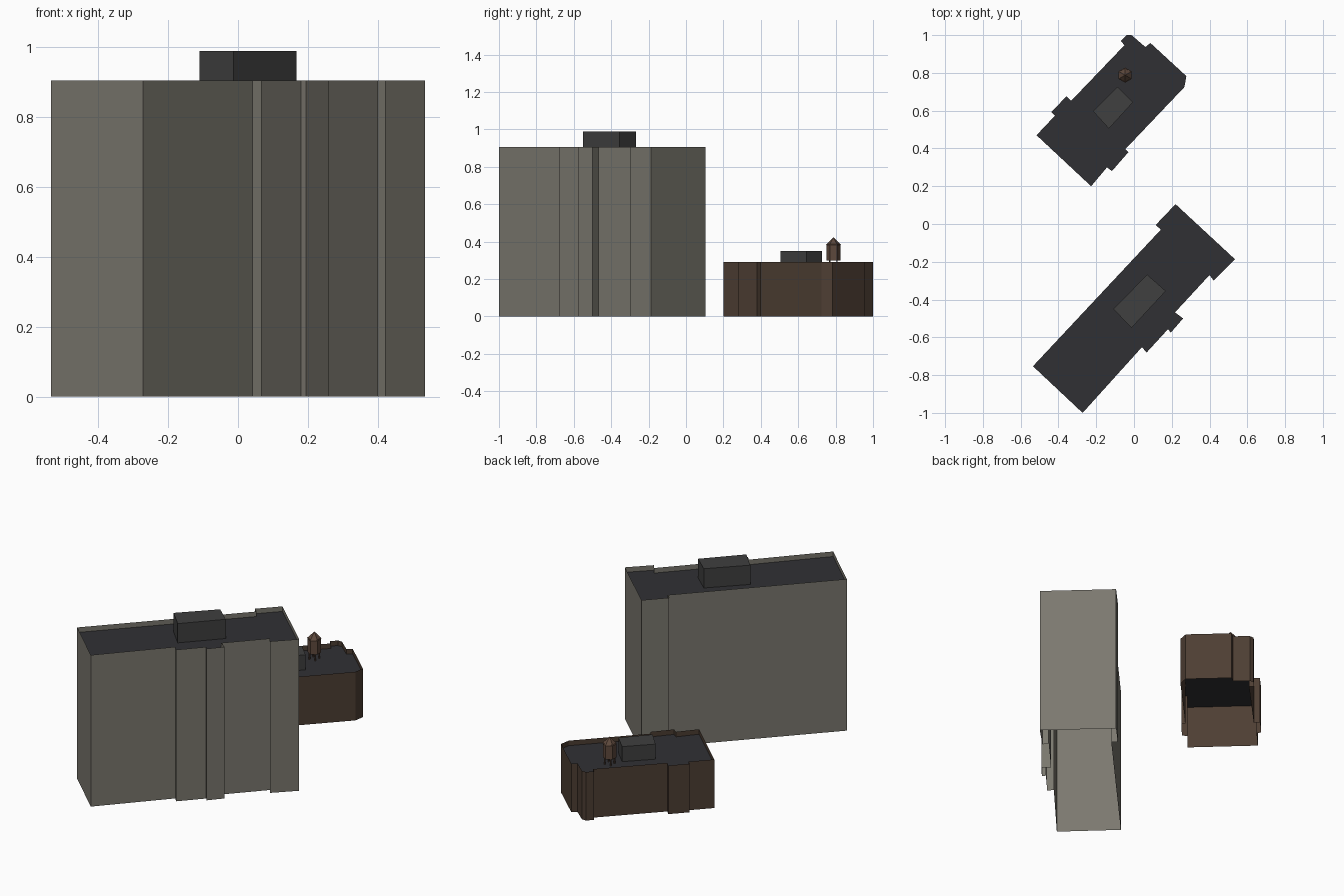
import bpy, bmesh, math
from mathutils import Matrix, Vector

if "Cube" in bpy.data.objects:
    bpy.data.objects.remove(bpy.data.objects["Cube"])


def material(name, rgb):
    m = bpy.data.materials.new(name)
    m.diffuse_color = (*rgb, 1)
    m.use_nodes = True
    m.node_tree.nodes["Principled BSDF"].inputs["Base Color"].default_value = m.diffuse_color
    return m


STONE = material("stone", (0.20, 0.19, 0.16))
BRICK = material("brick", (0.075, 0.048, 0.033))
ROOF = material("roof", (0.03, 0.03, 0.034))
UNIT = material("roof_unit", (0.05, 0.05, 0.05))
WOOD = material("wood", (0.11, 0.065, 0.045))


def finish(name, bm, mat):
    me = bpy.data.meshes.new(name)
    bm.to_mesh(me)
    bm.free()
    me.materials.append(mat)
    ob = bpy.data.objects.new(name, me)
    bpy.context.collection.objects.link(ob)
    return ob


def walls(name, outline, z0, z1, mat, cap=False):
    """Vertical sheet walls along a counter-clockwise outline, optional lid."""
    bm = bmesh.new()
    low = [bm.verts.new((x, y, z0)) for x, y in outline]
    top = [bm.verts.new((x, y, z1)) for x, y in outline]
    n = len(outline)
    for i in range(n):
        j = (i + 1) % n
        bm.faces.new((low[i], low[j], top[j], top[i]))
    if cap:
        bm.faces.new(top)
    return finish(name, bm, mat)


def slab(name, outline, z, mat):
    """Flat roof sheet."""
    bm = bmesh.new()
    bm.faces.new([bm.verts.new((x, y, z)) for x, y in outline])
    return finish(name, bm, mat)


def building(name, outline, height, parapet, unit, unit_top, mat):
    """Open-bottomed walls, recessed roof and a rooftop machine room."""
    walls(name + "_walls", outline, 0, height, mat)
    slab(name + "_roof", outline, height - parapet, ROOF)
    walls(name + "_roof_unit", unit, height - parapet, unit_top, UNIT, cap=True)


# Tall slab building
tall = [(-.535, -.753), (-.272, -1.0), (.042, -.652), (.067, -.68),
        (.18, -.557), (.195, -.575), (.26, -.50), (.217, -.468),
        (.40, -.27), (.422, -.30), (.535, -.187), (.22, .105),
        (.115, -.005), (.142, -.03)]
tall_unit = [(-.11, -.45), (-.013, -.55), (.168, -.355), (.07, -.268)]
building("tall_building", tall, .905, .03, tall_unit, .99, STONE)

# Low brick building
low = [(-.516, .47), (-.227, .20), (-.143, .30), (-.117, .28), (-.03, .38),
       (-.045, .397), (.267, .725), (.277, .783), (.087, .958), (.06, .937),
       (-.013, 1.0), (-.04, 1.0), (-.07, .968), (-.05, .947), (-.333, .652),
       (-.357, .677), (-.437, .593), (-.418, .574)]
low_unit = [(-.217, .597), (-.133, .505), (-.005, .645), (-.087, .727)]
building("low_building", low, .29, .03, low_unit, .35, BRICK)

# Water tank: six-sided barrel with a pointed lid, on four legs
cx, cy = -.047, .788
bm = bmesh.new()
bmesh.ops.create_cone(bm, cap_ends=True, segments=6, radius1=.037, radius2=.037,
                      depth=.087, matrix=Matrix.Translation((cx, cy, .3435)))
finish("water_tank_barrel", bm, WOOD)

bm = bmesh.new()
bmesh.ops.create_cone(bm, cap_ends=True, segments=6, radius1=.040, radius2=0,
                      depth=.04, matrix=Matrix.Translation((cx, cy, .403)))
finish("water_tank_lid", bm, WOOD)

bm = bmesh.new()
for k in range(4):
    a = math.radians(47 + 90 * k)
    pos = Vector((cx + .027 * math.cos(a), cy + .027 * math.sin(a), .281))
    bmesh.ops.create_cube(bm, size=1, matrix=Matrix.Translation(pos)
                          @ Matrix.Diagonal((.006, .006, .042, 1)))
finish("water_tank_legs", bm, WOOD)
